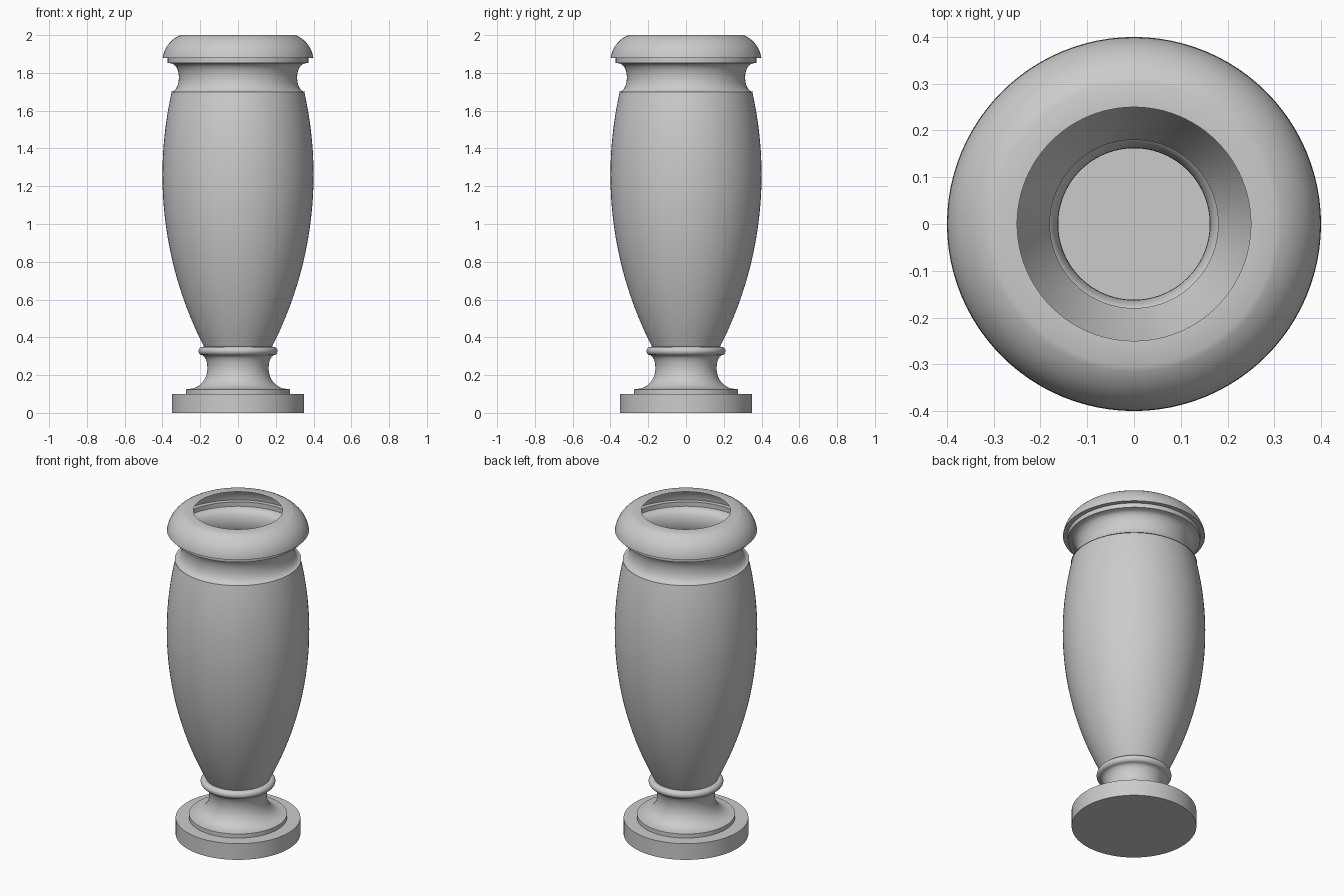
import bpy, bmesh
from math import radians, cos, sin, tau

if "Cube" in bpy.data.objects:
    bpy.data.objects.remove(bpy.data.objects["Cube"])

SEGMENTS = 96


def arc(cx, cz, rx, rz, start, end, n):
    """Elliptical arc points in the (radius, height) plane, angles in degrees."""
    pts = []
    for i in range(n + 1):
        a = radians(start + (end - start) * i / n)
        pts.append((cx + rx * cos(a), cz + rz * sin(a)))
    return pts


# Thin-walled profile, from the foot up to the mouth
profile = [(0.35, 0.0), (0.35, 0.10), (0.275, 0.10), (0.275, 0.125)]     # plinth and step
profile += arc(0.26, 0.235, 0.098, 0.108, 270, 180, 10)                  # foot cove, lower
profile += arc(0.192, 0.235, 0.03, 0.07, 180, 90, 6)[1:]                 # foot cove, upper
profile += arc(0.187, 0.3275, 0.023, 0.0225, -90, 90, 10)                # bead
profile += arc(-1.59, 1.26, 1.99, 1.99, -27.2, 12.78, 32)                # swelling body
profile += arc(0.355, 1.775, 0.042, 0.075, 270, 100, 14)                 # neck cove
profile += [(0.372, 1.853), (0.372, 1.88)]                               # fillet under rim
profile += arc(0.25, 1.86, 0.15, 0.15, 7.6, 69, 12)                      # rounded rim
profile += [(0.25, 2.0)]                                                 # flat lip to the mouth

# Revolve the profile
bm = bmesh.new()
rings = []
for r, z in profile:
    rings.append([bm.verts.new((r * cos(tau * i / SEGMENTS), r * sin(tau * i / SEGMENTS), z))
                  for i in range(SEGMENTS)])
for low, high in zip(rings, rings[1:]):
    for i in range(SEGMENTS):
        j = (i + 1) % SEGMENTS
        bm.faces.new((low[i], low[j], high[j], high[i]))

# Closed bottom
bm.faces.new(list(reversed(rings[0])))
bmesh.ops.remove_doubles(bm, verts=bm.verts, dist=0.0002)

mesh = bpy.data.meshes.new("vase")
bm.to_mesh(mesh)
bm.free()
vase = bpy.data.objects.new("vase", mesh)
bpy.context.collection.objects.link(vase)

bpy.context.view_layer.objects.active = vase
vase.select_set(True)
bpy.ops.object.shade_smooth_by_angle(angle=radians(30))
